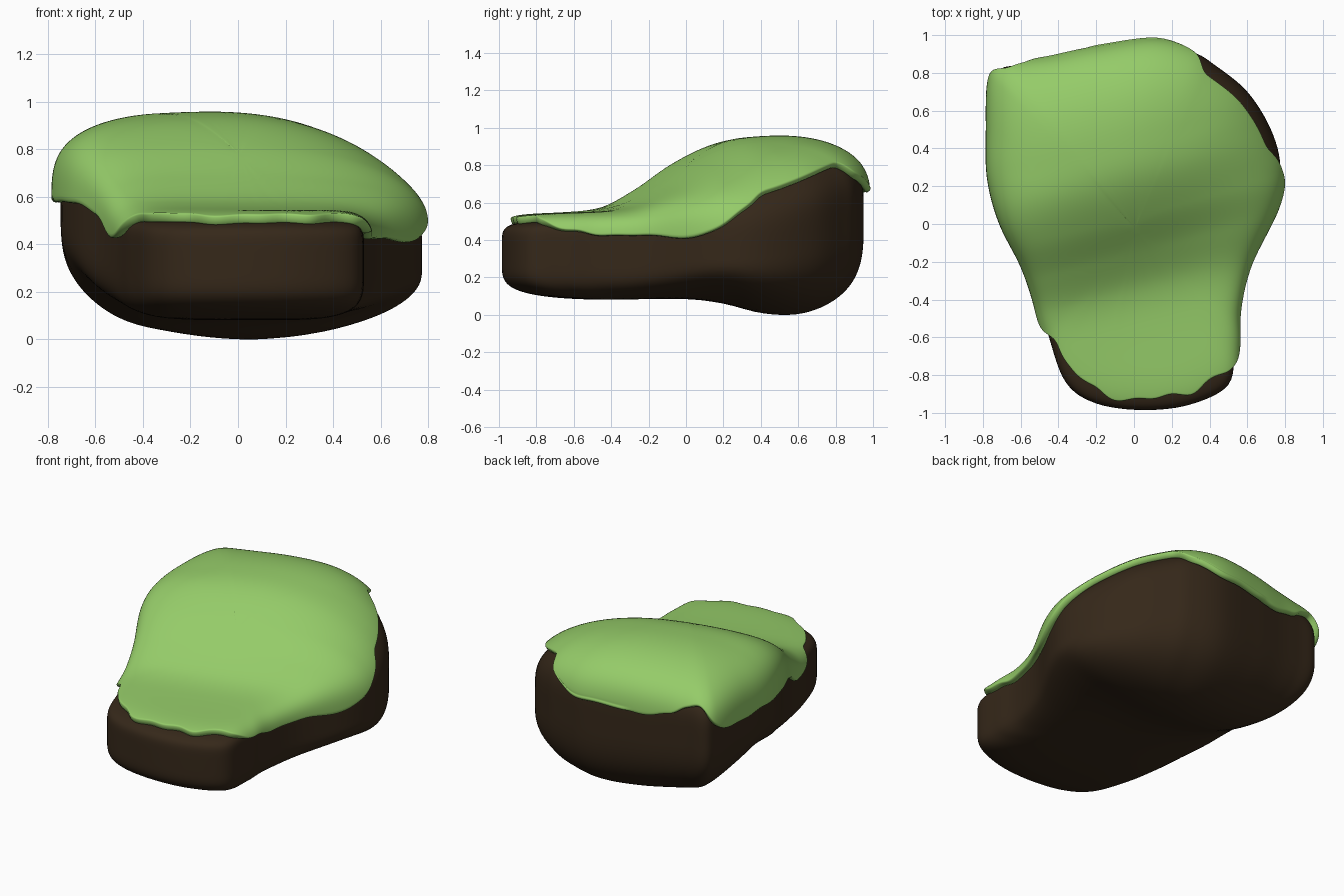
import bpy, math

if "Cube" in bpy.data.objects:
    bpy.data.objects.remove(bpy.data.objects["Cube"])

# plan outline of the earth: x, y, height of turf edge, height of widest level
RIM = [
    (.735, .1, .43, .32), (.775, .3, .55, .32), (.725, .5, .68, .34), (.60, .7, .75, .40),
    (.43, .84, .825, .45), (.31, .91, .73, .50), (.10, .95, .66, .50), (-.2, .905, .65, .52),
    (-.42, .86, .66, .52), (-.57, .84, .72, .52), (-.70, .825, .74, .52), (-.74, .74, .61, .52),
    (-.745, .5, .59, .52), (-.74, .25, .59, .52), (-.68, .02, .58, .48), (-.57, -.2, .54, .40),
    (-.505, -.38, .43, .34), (-.45, -.6, .49, .31), (-.36, -.84, .51, .31), (-.2, -.95, .50, .31),
    (.05, -.985, .495, .31), (.30, -.955, .50, .31), (.50, -.85, .50, .31), (.53, -.65, .455, .31),
    (.53, -.45, .435, .31), (.59, -.2, .43, .31)]
TOP = [(-1.2, .52), (-.65, .522), (-.4, .555), (-.2, .66), (0, .80), (.2, .90), (.4, .93),
       (.6, .935), (.8, .915), (1.2, .85)]
BOTTOM = [(-1.2, .095), (-.5, .09), (0, .095), (.2, .07), (.4, .01), (.6, -.03), (.8, -.04),
          (1.2, -.04)]
N, SUB = 40, 6


def spline(p0, p1, p2, p3, t):
    return .5 * (2 * p1 + (p2 - p0) * t + (2 * p0 - 5 * p1 + 4 * p2 - p3) * t * t
                 + (3 * p1 - p0 - 3 * p2 + p3) * t ** 3)


def curve(pts, x):
    """Smooth curve through (x, value) points."""
    i = 0
    while i < len(pts) - 2 and x > pts[i + 1][0]:
        i += 1
    (a, b), (c, d) = pts[i], pts[i + 1]
    h = c - a
    t = min(max((x - a) / h, 0), 1)

    def slope(k):
        p, q = pts[max(k - 1, 0)], pts[min(k + 1, len(pts) - 1)]
        return (q[1] - p[1]) / (q[0] - p[0])
    return ((2 * t**3 - 3 * t * t + 1) * b + (t**3 - 2 * t * t + t) * h * slope(i)
            + (3 * t * t - 2 * t**3) * d + (t**3 - t * t) * h * slope(i + 1))


def backness(y):
    t = min(max((y + .4) / .7, 0), 1)
    return t * t * (3 - 2 * t)


def surface(col, k, upper=True):
    """Point on the earth: k = 0 at the middle, N at the widest level."""
    X, Y, _, mid = col
    r = 1 - (1 - k / N) ** 3
    x, y = X * r, Y * r
    b = backness(y)
    if upper:
        d, skew = x + .1, y - .26 * x - .06
        target = curve(TOP, skew) - backness(skew) * d * d * (.32 if d > 0 else .15)
        n = 8 - 3 * b
    else:
        target = curve(BOTTOM, y) + (.28 if x < 0 else .12) * b * x * x
        n = 4.3 - 1.2 * b
    v = max(0, 1 - r ** n) ** (1 / n)
    return (x, y, mid + (target - mid) * v)


cols = []
for i in range(len(RIM)):
    q = [RIM[(i + d) % len(RIM)] for d in (-1, 0, 1, 2)]
    for s in range(SUB):
        cols.append(tuple(spline(*c, s / SUB) for c in zip(*q)))
C = len(cols)


def build(name, rings, first, last, color):
    """Skin rings of C points; close the first and optionally last with a pole."""
    verts = [first] + [p for ring in rings for p in ring]
    faces = [(0, 1 + j, 1 + (j + 1) % C) for j in range(C)]
    for i in range(len(rings) - 1):
        a, b = 1 + i * C, 1 + (i + 1) * C
        faces += [(a + j, b + j, b + (j + 1) % C, a + (j + 1) % C) for j in range(C)]
    if last:
        a = 1 + (len(rings) - 1) * C
        verts.append(last)
        faces += [(len(verts) - 1, a + (j + 1) % C, a + j) for j in range(C)]
    me = bpy.data.meshes.new(name)
    me.from_pydata(verts, [], faces)
    me.polygons.foreach_set("use_smooth", [True] * len(faces))
    ob = bpy.data.objects.new(name, me)
    bpy.context.collection.objects.link(ob)
    mat = bpy.data.materials.new(name)
    mat.diffuse_color = color
    mat.use_nodes = True
    mat.node_tree.nodes["Principled BSDF"].inputs["Base Color"].default_value = mat.diffuse_color
    me.materials.append(mat)
    return ob


# earth body: upper half then lower half
rings = [[surface(c, k) for c in cols] for k in range(1, N + 1)]
rings += [[surface(c, k, False) for c in cols] for k in range(N - 1, 0, -1)]
mid = sum(c[3] for c in cols) / C
earth = build("earth_mound", rings, surface((0, 0, 0, mid), 0),
              surface((0, 0, 0, mid), 0, False), (.036, .021, .010, 1))

# turf: same upper surface, stopped at a ragged edge height, then thickened
edges = []
for j, c in enumerate(cols):
    a = 2 * math.pi * j / C
    e = c[2] + .005 * math.sin(17 * a) + .005 * math.sin(29 * a + 1)
    k = N
    while k > 22 and surface(c, k)[2] < e:
        k -= .1
    edges.append(k)
edges = [(edges[j - 1] + 2 * edges[j] + edges[(j + 1) % C]) / 4 for j in range(C)]
M = 32
rings = [[surface(c, edges[j] * i / M) for j, c in enumerate(cols)] for i in range(1, M + 1)]
# back lip hangs slightly clear of the earth
rings[-1] = [(x, y + .02 * (y > .9), z) for x, y, z in rings[-1]]
turf = build("turf_cover", rings, surface((0, 0, 0, mid), 0), None, (.30, .60, .14, 1))
sol = turf.modifiers.new("thickness", 'SOLIDIFY')
sol.thickness, sol.offset = .04, 1
sub = turf.modifiers.new("soft_edge", 'SUBSURF')
sub.levels = sub.render_levels = 1

# rest on the ground
low = min(v.co.z for v in earth.data.vertices)
for ob in (earth, turf):
    ob.location.z = -low
